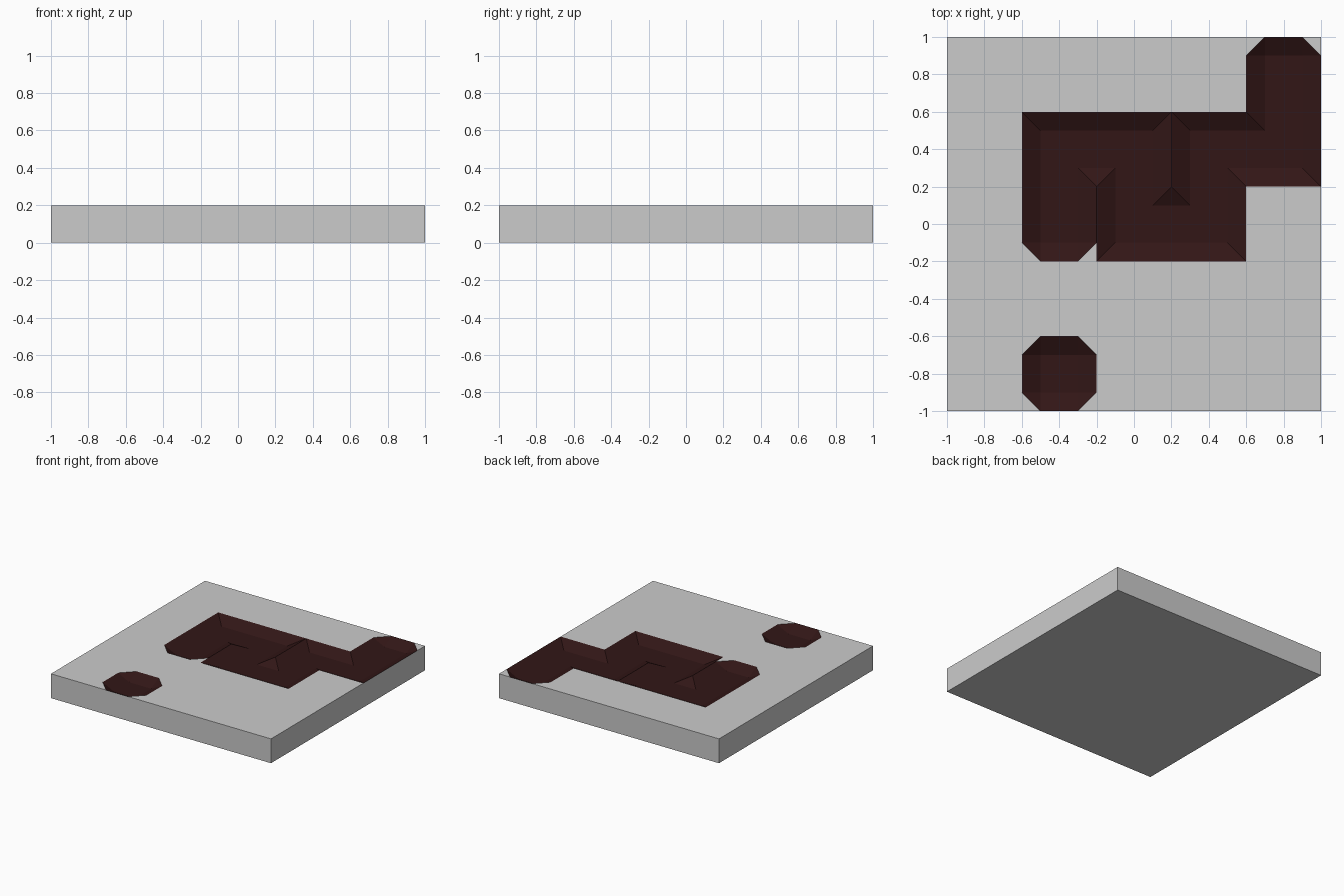
import bpy, bmesh

if "Cube" in bpy.data.objects:
    bpy.data.objects.remove(bpy.data.objects["Cube"])

CELL, TOP, FLOOR = 0.4, 0.2, 0.15
STEPS = (0.0, 0.1, 0.3, 0.4)          # rim, floor, floor, rim inside a cell

# Winding groove as a run of grid cells, plus one lone pit (column, row)
PATHS = [
    [(1, 2), (1, 3), (2, 3), (2, 2), (3, 2), (3, 3), (4, 3), (4, 4)],
    [(1, 0)],
]


def add_face(bm, pts):
    """Add a face that always looks upward."""
    f = bm.faces.new([bm.verts.new(p) for p in pts])
    f.normal_update()
    if f.normal.z < 0:
        f.normal_flip()


def finish(bm, name, color=None):
    bmesh.ops.remove_doubles(bm, verts=bm.verts, dist=1e-4)
    mesh = bpy.data.meshes.new(name)
    bm.to_mesh(mesh)
    bm.free()
    obj = bpy.data.objects.new(name, mesh)
    bpy.context.collection.objects.link(obj)
    if color:
        mat = bpy.data.materials.new(name + "_color")
        mat.diffuse_color = color
        mat.use_nodes = True
        mat.node_tree.nodes["Principled BSDF"].inputs["Base Color"].default_value = mat.diffuse_color
        mesh.materials.append(mat)


def add_cell(slab, groove, cell, links):
    """Sunken cell with sloped walls on every side that has no link."""
    x0, y0 = (-1 + CELL * k for k in cell)

    def point(i, j):
        di = {0: -1, 3: 1}.get(i, 0)
        dj = {0: -1, 3: 1}.get(j, 0)
        low = (di, dj) == (0, 0) or (di, dj) in links
        return (x0 + STEPS[i], y0 + STEPS[j], FLOOR if low else TOP)

    for i in range(3):
        for j in range(3):
            if i == 1 or j == 1:
                add_face(groove, [point(i, j), point(i + 1, j),
                                  point(i + 1, j + 1), point(i, j + 1)])
                continue
            # Corner patch: c on the rim, d on the floor, a and b on the sides
            ci, cj = (0 if i == 0 else 3), (0 if j == 0 else 3)
            di, dj = (1 if i == 0 else 2), (1 if j == 0 else 2)
            c, a, d, b = point(ci, cj), point(di, cj), point(di, dj), point(ci, dj)
            if len(links) < 2 and a[2] == TOP and b[2] == TOP:
                add_face(groove, [a, d, b])     # chamfered end
                add_face(slab, [c, a, b])
            else:
                add_face(groove, [c, a, d])     # mitred corner
                add_face(groove, [c, d, b])


slab, groove = bmesh.new(), bmesh.new()

# Slab sides and underside
bmesh.ops.create_cube(slab, size=1)
for v in slab.verts:
    v.co = (v.co.x * 2, v.co.y * 2, (v.co.z + 0.5) * TOP)
slab.normal_update()
bmesh.ops.delete(slab, geom=[f for f in slab.faces if f.normal.z > 0.5],
                 context='FACES_ONLY')

# Groove and pit
used = set()
for path in PATHS:
    for n, cell in enumerate(path):
        near = path[max(n - 1, 0):n] + path[n + 1:n + 2]
        add_cell(slab, groove, cell,
                 {(q[0] - cell[0], q[1] - cell[1]) for q in near})
        used.add(cell)

# Flat top of the slab around the groove
for cx in range(5):
    for cy in range(5):
        if (cx, cy) not in used:
            x, y = -1 + CELL * cx, -1 + CELL * cy
            add_face(slab, [(x, y, TOP), (x + CELL, y, TOP),
                            (x + CELL, y + CELL, TOP), (x, y + CELL, TOP)])

finish(slab, "slab")
finish(groove, "sunken_groove", (0.032, 0.008, 0.008, 1))
